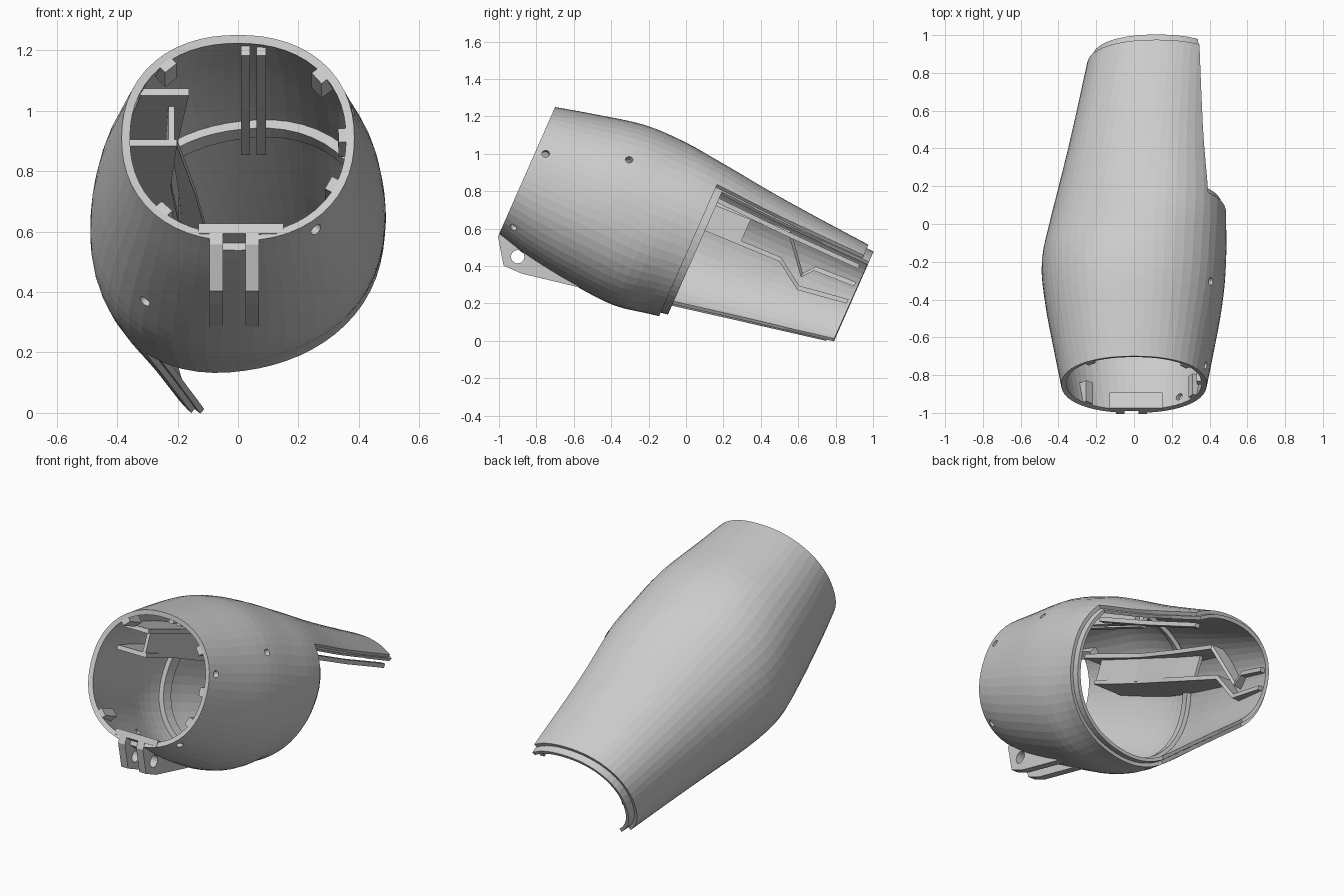
import bpy, bmesh
from math import cos, sin, pi, radians
from mathutils import Vector, Matrix

cube = bpy.data.objects.get("Cube")
if cube:
    bpy.data.objects.remove(cube)

grey = bpy.data.materials.new("light_grey_plastic")
grey.use_nodes = True
grey.diffuse_color = (0.6, 0.6, 0.6, 1)
grey.node_tree.nodes["Principled BSDF"].inputs["Base Color"].default_value = (0.6, 0.6, 0.6, 1)

# Local frame: x across, y along the tube, z up; every part is tilted together
TILT = Matrix.Translation((0, -0.85, 0.91)) @ Matrix.Rotation(-0.4155, 4, 'X')
SPLIT = 0.96   # where the open half begins

# Cross-sections: distance, centre x, centre z, radius x, radius z, skew
ROWS = [Vector(r) for r in (
    (0, 0, 0, .385, .372, 0), (.2, 0, 0, .422, .42, 0),
    (.48, 0, .01, .47, .468, .01), (.72, 0, .005, .487, .474, .03),
    (SPLIT, .02, .015, .46, .434, .075), (1.35, .06, .025, .41, .385, .04),
    (1.87, .12, .05, .36, .322, 0))]


def smooth_rows(steps=4):
    pts = [2 * ROWS[0] - ROWS[1]] + ROWS + [2 * ROWS[-1] - ROWS[-2]]
    out = []
    for a, b, c, d in zip(pts, pts[1:], pts[2:], pts[3:]):
        for i in range(steps):
            t = i / steps
            out.append(0.5 * (2 * b + (c - a) * t + (2 * a - 5 * b + 4 * c - d) * t ** 2
                              + (3 * b - a - 3 * c + d) * t ** 3))
    return out + [ROWS[-1]]


FINE = smooth_rows()


def section(u):
    for a, b in zip(FINE, FINE[1:]):
        if u <= b[0]:
            return a.lerp(b, (u - a[0]) / (b[0] - a[0]))
    return FINE[-1]


def surface(u, angle, inset=0):
    _, cx, cz, rx, rz, skew = section(u)
    rx, rz = rx - inset, rz - inset
    c, s = cos(angle), sin(angle)
    r = (abs(c / rx) ** 2.2 + abs(s / rz) ** 2.2) ** (-1 / 2.2) * (1 + skew * sin(2 * angle))
    return Vector((cx + r * c, u, cz + r * s))


def finish(name, bm):
    bmesh.ops.recalc_face_normals(bm, faces=bm.faces)
    me = bpy.data.meshes.new(name)
    bm.to_mesh(me)
    bm.free()
    ob = bpy.data.objects.new(name, me)
    bpy.context.collection.objects.link(ob)
    me.materials.append(grey)
    ob.matrix_world = TILT
    return ob


def tube(name, us, inset, thick, split=None, limit=0, n=56):
    bm = bmesh.new()
    rings = [[bm.verts.new(surface(u, 2 * pi * i / n, inset)) for i in range(n)] for u in us]
    for a, b in zip(rings, rings[1:]):
        for i in range(n):
            j = (i + 1) % n
            bm.faces.new((a[i], a[j], b[j], b[i]))
    bmesh.ops.recalc_face_normals(bm, faces=bm.faces)
    if split:
        # Slice the rear diagonally and drop the lower left half
        back = [f for f in bm.faces if f.calc_center_median().y > split]
        geom = back + list({e for f in back for e in f.edges}) + list({v for f in back for v in f.verts})
        point, normal = Vector((limit, split, 0)), Vector((1, .02, -1))
        bmesh.ops.bisect_plane(bm, geom=geom, plane_co=point, plane_no=normal)
        drop = []
        for f in bm.faces:
            c = f.calc_center_median()
            if c.y > split and (c - point).dot(normal) > 0:
                drop.append(f)
        bmesh.ops.delete(bm, geom=drop, context='FACES')
    ob = finish(name, bm)
    mod = ob.modifiers.new("wall", 'SOLIDIFY')
    mod.thickness, mod.offset = thick, -1
    return ob


def prism(name, outline, x0, x1):
    bm = bmesh.new()
    face = bm.faces.new([bm.verts.new((x0, u, w)) for u, w in outline])
    ext = bmesh.ops.extrude_face_region(bm, geom=[face])["geom"]
    bmesh.ops.translate(bm, vec=(x1 - x0, 0, 0), verts=[v for v in ext if isinstance(v, bmesh.types.BMVert)])
    return finish(name, bm)


def cut(target, cutter):
    cutter.hide_render = True
    cutter.display_type = 'WIRE'
    mod = target.modifiers.new("cut", 'BOOLEAN')
    mod.operation, mod.solver, mod.object = 'DIFFERENCE', 'EXACT', cutter


def cylinder(bm, centre, axis, radius, depth):
    rot = Vector(axis).to_track_quat('Z', 'Y').to_matrix().to_4x4()
    bmesh.ops.create_cone(bm, cap_ends=True, segments=16, radius1=radius, radius2=radius,
                          depth=depth, matrix=Matrix.Translation(centre) @ rot)


def block(bm, centre, size, angle=0):
    bmesh.ops.create_cube(bm, size=1, matrix=Matrix.Translation(centre)
                          @ Matrix.Rotation(-angle, 4, 'Y') @ Matrix.Diagonal((*size, 1)))


# Main shell, inner joining lip and inner ring
shell = tube("shell", [r[0] for r in FINE[:-1]] + [1.83], 0, .028, SPLIT, .05)
tube("joining_lip", [.92, SPLIT, 1.0, 1.15, 1.3, 1.45, 1.6, 1.75, 1.87], .02, .02, 1.0, .065)
tube("inner_ring", [.85, .91], .025, .035)

# Screw holes and hinge slot through the shell
bm = bmesh.new()
for u, deg in ((.055, 18), (.476, 33), (.056, -50), (.5, 231)):
    a = radians(deg)
    cylinder(bm, surface(u, a, .01), (cos(a), 0, sin(a)), .02, .12)
block(bm, (-.0125, .015, -.4), (.075, .07, .15))
cut(shell, finish("shell_cutter", bm))

# Hinge lugs with a pin hole, and a rim pad above the slot
bm = bmesh.new()
cylinder(bm, (0, .14, -.441), (1, 0, 0), .036, .4)
pin = finish("pin_hole_cutter", bm)
LUG = [(0, -.345), (0, -.385), (.09, -.515), (.195, -.515), (.525, -.455), (.5, -.445), (.1, -.375)]
for side, x0, x1 in (("right", -.095, -.05), ("left", .025, .07)):
    cut(prism(side + "_hinge_lug", LUG, x0, x1), pin)
prism("rim_pad", [(0, -.345), (0, -.31), (.1, -.33), (.1, -.37)], -.13, .15)

# Twin ribs under the roof
RIB = [(.05, .32), (.9, .335), (.9, .435), (.5, .455), (.05, .36)]
for name, x in (("first_roof_rib", .01), ("second_roof_rib", .062)):
    prism(name, RIB, x, x + .03)

# Wedge blocks inside the front rim
bm = bmesh.new()
for deg in (131, 40, 226, -28, 2):
    a = radians(deg)
    block(bm, surface(.065, a, .04), (.05, .12, .05), a)
finish("rim_blocks", bm)


# Long bars lofted through rectangles: distance, x range, z range
def bar(name, stations):
    bm = bmesh.new()
    rings = [[bm.verts.new(p) for p in ((x0, u, z0), (x1, u, z0), (x1, u, z1), (x0, u, z1))]
             for u, x0, x1, z0, z1 in stations]
    for a, b in zip(rings, rings[1:]):
        for i in range(4):
            j = (i + 1) % 4
            bm.faces.new((a[i], a[j], b[j], b[i]))
    bm.faces.new(rings[0])
    bm.faces.new(rings[-1])
    finish(name, bm)


# Zigzag mounting rails on the right inner wall
def rail(name, path, thick=.025):
    stations = []
    for u, w, depth in path:
        ring = [surface(u, pi * (.55 + .007 * i), .02) for i in range(100)]
        wall = min(ring, key=lambda p: abs(p.z - w - thick)).x
        stations.append((u, wall, wall + depth, w, w + thick))
    bar(name, stations)


rail("upper_rail", [(.15, .22, .16), (.6, .235, .19), (1.0, .235, .16), (1.42, .25, .11),
                    (1.57, .07, .07), (1.62, .13, .05), (1.85, .14, .045)])
rail("lower_rail", [(.25, .08, .2), (.6, .09, .23), (1.0, .09, .2), (1.43, .1, .12),
                    (1.58, 0, .07), (1.85, .04, .045)])

# Plate closing the front part of the two rails
bar("rail_web", [(.25, -.23, -.21, .09, .23), (.6, -.24, -.22, .1, .25), (1.0, -.215, -.195, .1, .25),
                 (1.2, -.21, -.19, .1, .25)])

# Slim ledge just inside the upper cut edge
bar("edge_ledge", [(.97, .335, .372, .255, .28), (1.4, .325, .35, .24, .265), (1.83, .3, .33, .235, .26)])
